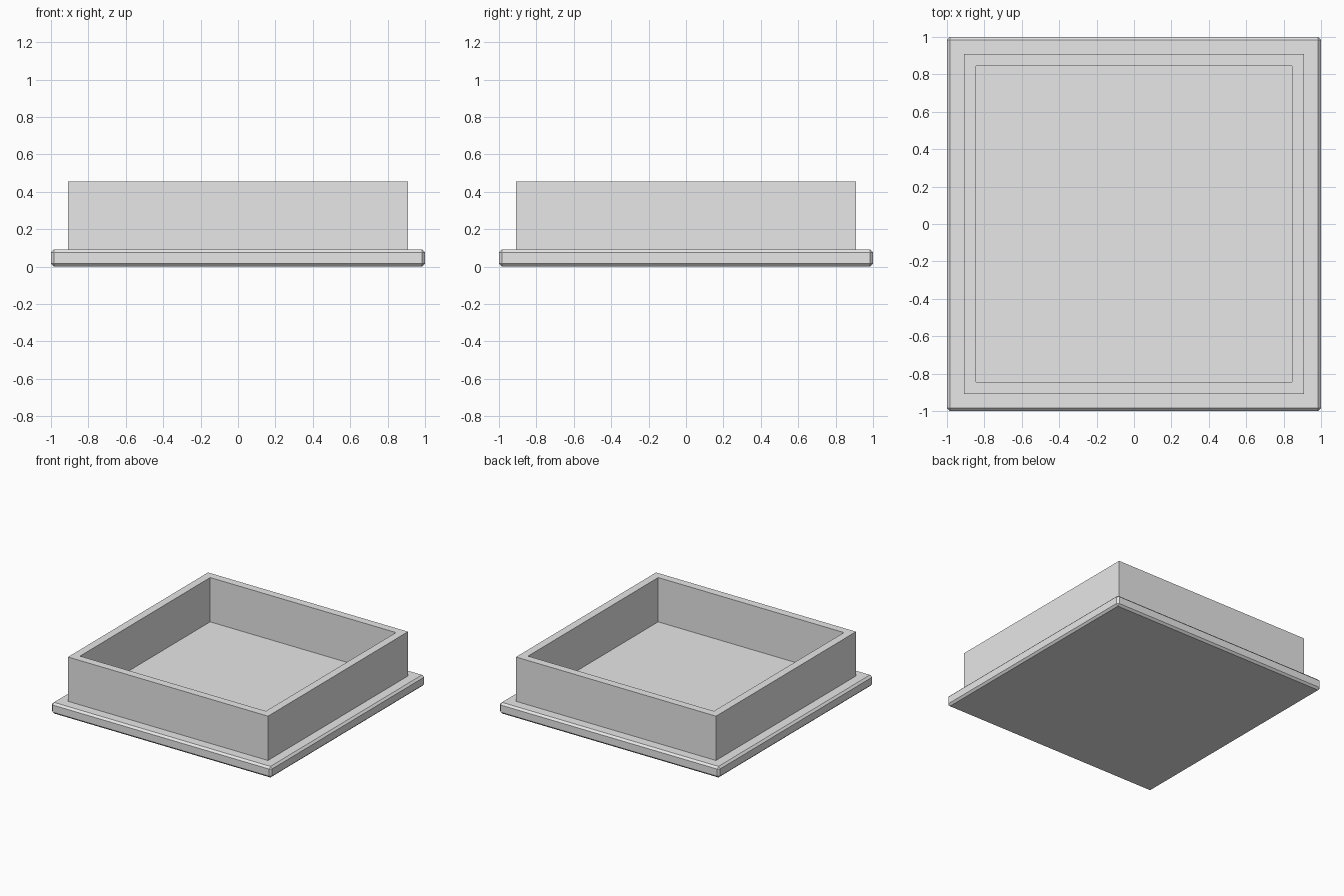
import bpy
import bmesh

cube = bpy.data.objects.get("Cube")
if cube:
    bpy.data.objects.remove(cube, do_unlink=True)

BASE_TOP, RIM_TOP = 0.091, 0.455
OUTER, INNER = 0.909, 0.818

grey = bpy.data.materials.new("light grey")
grey.use_nodes = True
grey.diffuse_color = (0.8, 0.8, 0.8, 1)
grey.node_tree.nodes["Principled BSDF"].inputs["Base Color"].default_value = grey.diffuse_color


def make_object(name, bm):
    bmesh.ops.recalc_face_normals(bm, faces=bm.faces[:])
    mesh = bpy.data.meshes.new(name)
    bm.to_mesh(mesh)
    bm.free()
    mesh.materials.append(grey)
    obj = bpy.data.objects.new(name, mesh)
    bpy.context.collection.objects.link(obj)
    return obj


def box(half, bottom, top):
    bm = bmesh.new()
    bmesh.ops.create_cube(bm, size=2)
    for v in bm.verts:
        v.co.x *= half
        v.co.y *= half
        v.co.z = top if v.co.z > 0 else bottom
    return bm


# Base plate with a single chamfer on every edge
base = make_object("base_plate", box(1, 0, BASE_TOP))
chamfer = base.modifiers.new("chamfer", "BEVEL")
chamfer.width = 0.016
chamfer.segments = 1

# Square wall ring: inset the top and bottom, then bridge them into a tube
bm = box(OUTER, BASE_TOP, RIM_TOP)
caps = [f for f in bm.faces if abs(f.normal.z) > 0.5]
bmesh.ops.inset_individual(bm, faces=caps, thickness=OUTER - INNER)
edges = [e for f in caps for e in f.edges]
bmesh.ops.delete(bm, geom=caps, context="FACES_ONLY")
bmesh.ops.bridge_loops(bm, edges=edges)
make_object("wall_ring", bm)
